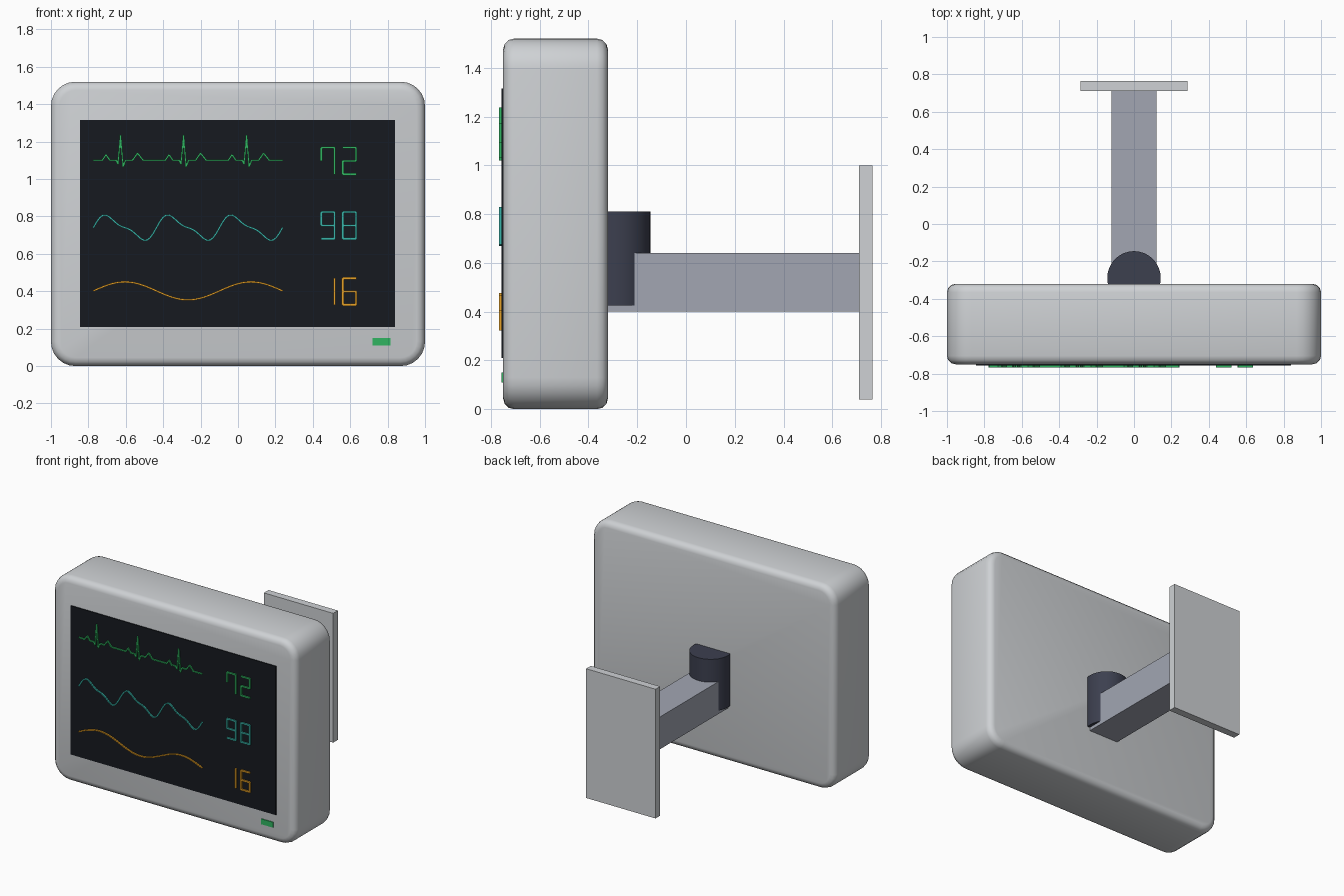
import bpy
import bmesh
from math import sin, pi, radians
from mathutils import Matrix, Vector

if "Cube" in bpy.data.objects:
    bpy.data.objects.remove(bpy.data.objects["Cube"])


def material(name, rgb):
    mat = bpy.data.materials.new(name)
    mat.use_nodes = True
    mat.diffuse_color = (*rgb, 1)
    mat.node_tree.nodes["Principled BSDF"].inputs["Base Color"].default_value = (*rgb, 1)
    return mat


def finish(name, bm, mat=None):
    mesh = bpy.data.meshes.new(name)
    bm.to_mesh(mesh)
    bm.free()
    obj = bpy.data.objects.new(name, mesh)
    bpy.context.collection.objects.link(obj)
    if mat:
        mesh.materials.append(mat)
    return obj


def add_box(bm, xs, ys, zs):
    lo, hi = Vector((xs[0], ys[0], zs[0])), Vector((xs[1], ys[1], zs[1]))
    place = Matrix.Translation((lo + hi) / 2) @ Matrix.Diagonal((*(hi - lo), 1))
    bmesh.ops.create_cube(bm, size=1, matrix=place)


def box(name, xs, ys, zs, mat=None):
    bm = bmesh.new()
    add_box(bm, xs, ys, zs)
    return finish(name, bm, mat)


def smooth(obj, angle):
    bpy.ops.object.select_all(action="DESELECT")
    obj.select_set(True)
    bpy.context.view_layer.objects.active = obj
    bpy.ops.object.shade_smooth_by_angle(angle=radians(angle))


def strokes(name, lines, width, mat):
    """Thin raised bars along each polyline of (x, z) points."""
    bm = bmesh.new()
    for line in lines:
        for a, b in zip(line, line[1:]):
            p, q = Vector((a[0], 0, a[1])), Vector((b[0], 0, b[1]))
            along = (q - p).normalized()
            out = Vector((0, 1, 0))
            turn = Matrix((along, out, along.cross(out))).transposed().to_4x4()
            size = Matrix.Diagonal(((q - p).length + width * 0.3, 0.012, width, 1))
            mid = (p + q) / 2 + Vector((0, -0.761, 0))
            bmesh.ops.create_cube(bm, size=1, matrix=Matrix.Translation(mid) @ turn @ size)
    return finish(name, bm, mat)


green = material("green", (0.03, 0.46, 0.12))
teal = material("teal", (0.04, 0.46, 0.40))
amber = material("amber", (0.80, 0.36, 0.02))
glass = material("screen_black", (0.008, 0.010, 0.014))
dark = material("pivot_dark", (0.045, 0.05, 0.078))
steel = material("arm_blue_grey", (0.36, 0.38, 0.45))
shell = material("housing_grey", (0.62, 0.64, 0.66))

# Housing: rounded outline, then softened front and back rims
bm = bmesh.new()
add_box(bm, (-1, 1), (-0.75, -0.32), (0, 1.52))
corners = [e for e in bm.edges
           if abs(e.verts[0].co.y - e.verts[1].co.y) > 0.1]
bmesh.ops.bevel(bm, geom=corners, offset=0.13, segments=6, profile=0.5, affect="EDGES")
rims = [e for e in bm.edges
        if abs(e.verts[0].co.y - e.verts[1].co.y) < 0.01]
bmesh.ops.bevel(bm, geom=rims, offset=0.045, segments=3, profile=0.5, affect="EDGES")
smooth(finish("housing", bm, shell), 35)

# Screen and status light
box("screen", (-0.845, 0.84), (-0.757, -0.74), (0.21, 1.315), glass)
box("status_light", (0.72, 0.815), (-0.756, -0.74), (0.11, 0.15), green)

# Wall mount
bm = bmesh.new()
bmesh.ops.create_cone(bm, cap_ends=True, segments=32, radius1=0.143, radius2=0.143,
                      depth=0.385, matrix=Matrix.Translation((0, -0.288, 0.6175)))
smooth(finish("pivot", bm, dark), 30)
box("mount_arm", (-0.12, 0.12), (-0.32, 0.71), (0.4, 0.64), steel)
box("wall_plate", (-0.285, 0.285), (0.71, 0.765), (0.04, 1.0), shell)

# Waveforms
START, SPAN = -0.773, 1.011
BEAT = SPAN / 3
pulse = [(0, 0), (0.14, 0), (0.2, 0.03), (0.26, 0), (0.36, 0), (0.39, -0.02), (0.43, 0.135),
         (0.47, -0.035), (0.51, 0), (0.62, 0), (0.7, 0.038), (0.79, 0), (1, 0)]
heart = [(START + BEAT * (n + t), 1.1 + h) for n in range(3) for t, h in pulse[n > 0:]]
strokes("heart_trace", [heart], 0.009, green)


def wave(name, base, cycles, height, second, mat):
    steps = 60
    points = []
    for i in range(steps + 1):
        t = 2 * pi * cycles * i / steps
        points.append((START + SPAN * i / steps, base + height * (sin(t) + second * sin(2 * t))))
    strokes(name, [points], 0.009, mat)


wave("oxygen_trace", 0.74, 3, 0.058, 0.35, teal)
wave("breath_trace", 0.402, 1.5, 0.048, 0, amber)

# Seven-segment readouts on a unit cell
SEGMENTS = {"a": ((0, 2), (1, 2)), "b": ((1, 2), (1, 1)), "c": ((1, 1), (1, 0)),
            "d": ((0, 0), (1, 0)), "e": ((0, 0), (0, 1)), "f": ((0, 1), (0, 2)),
            "g": ((0, 1), (1, 1))}


def readout(name, cells, base, mat):
    lines = []
    for left, lit in zip((0.445, 0.56), cells):
        for key in lit:
            lines.append([(left + 0.071 * x, base + 0.071 * z) for x, z in SEGMENTS[key]])
    strokes(name, lines, 0.012, mat)


readout("heart_readout", ("abcf", "abged"), 1.026, green)
readout("oxygen_readout", ("abcdfg", "abcdefg"), 0.681, teal)
readout("breath_readout", ("bc", "acdefg"), 0.328, amber)
